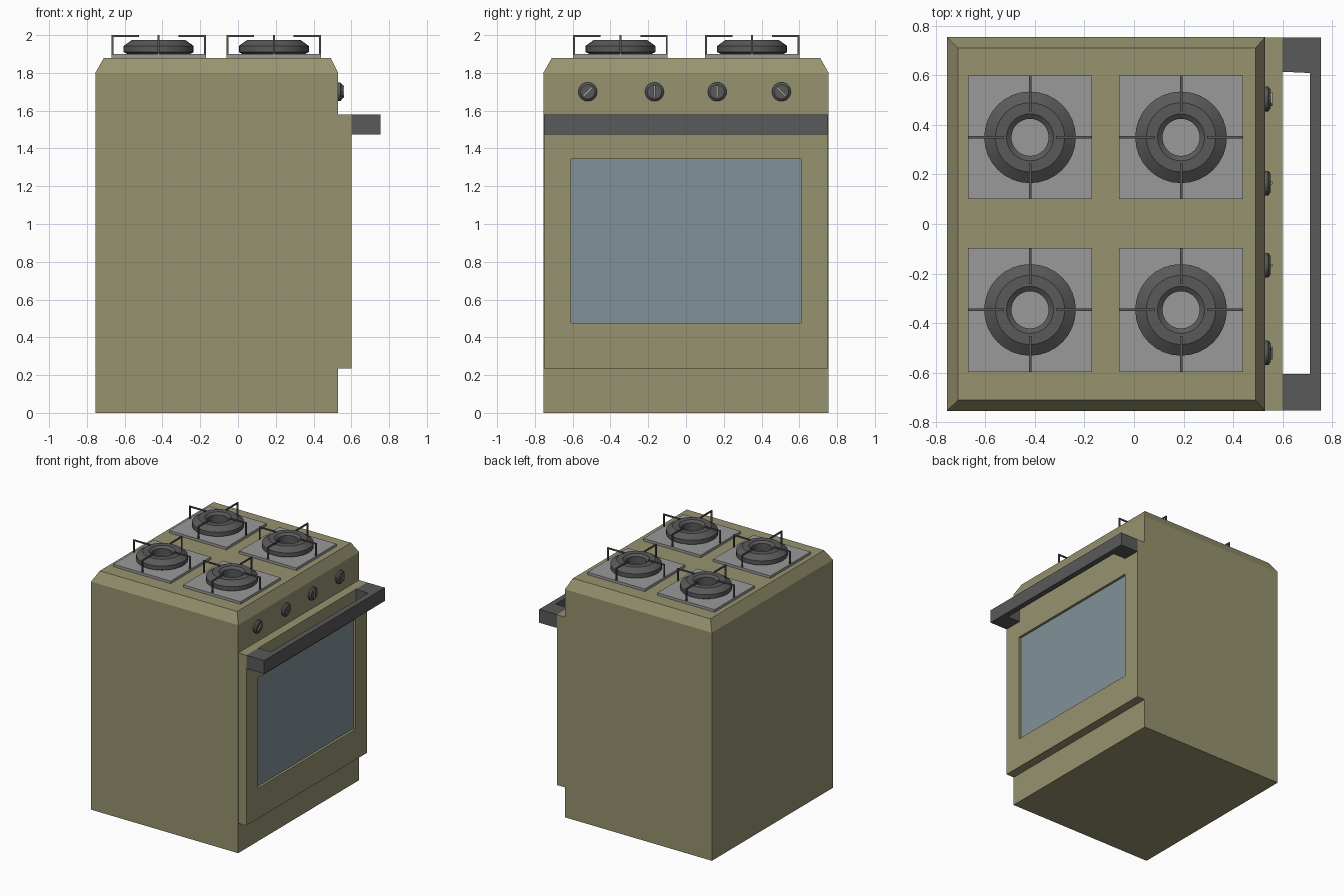
import bpy, bmesh
from math import cos, sin, pi, radians
from mathutils import Matrix, Vector

if "Cube" in bpy.data.objects:
    bpy.data.objects.remove(bpy.data.objects["Cube"])


def material(name, rgb):
    m = bpy.data.materials.new(name)
    m.diffuse_color = (*rgb, 1)
    m.use_nodes = True
    m.node_tree.nodes["Principled BSDF"].inputs["Base Color"].default_value = m.diffuse_color
    return m


OLIVE = material("olive_enamel", (0.31, 0.29, 0.16))
DARK = material("dark_metal", (0.10, 0.10, 0.10))
STEEL = material("steel", (0.32, 0.32, 0.32))
GLASS = material("oven_glass", (0.22, 0.29, 0.32))


def finish(bm, name, mat, smooth=False):
    bmesh.ops.recalc_face_normals(bm, faces=bm.faces)
    me = bpy.data.meshes.new(name)
    bm.to_mesh(me)
    bm.free()
    me.materials.append(mat)
    ob = bpy.data.objects.new(name, me)
    bpy.context.collection.objects.link(ob)
    if smooth:
        bpy.ops.object.select_all(action='DESELECT')
        ob.select_set(True)
        bpy.context.view_layer.objects.active = ob
        bpy.ops.object.shade_smooth_by_angle(angle=radians(25))
    return ob


def add_box(bm, lo, hi, matrix=Matrix()):
    lo, hi = Vector(lo), Vector(hi)
    m = matrix @ Matrix.Translation((lo + hi) / 2) @ Matrix.Diagonal((*(hi - lo), 1))
    return bmesh.ops.create_cube(bm, size=1, matrix=m)["verts"]


def box(name, lo, hi, mat, matrix=Matrix()):
    bm = bmesh.new()
    add_box(bm, lo, hi, matrix)
    return finish(bm, name, mat)


def lathe(name, profile, mat, matrix, closed=False, steps=32):
    bm = bmesh.new()
    vs = [bm.verts.new((r, 0, z)) for r, z in profile]
    pairs = list(zip(vs, vs[1:])) + ([(vs[-1], vs[0])] if closed else [])
    edges = [bm.edges.new(p) for p in pairs]
    bmesh.ops.spin(bm, geom=vs + edges, cent=(0, 0, 0), axis=(0, 0, 1),
                   angle=2 * pi, steps=steps)
    bmesh.ops.remove_doubles(bm, verts=bm.verts, dist=1e-5)
    bm.transform(matrix)
    return finish(bm, name, mat, True)


# Cabinet with sloped shoulders around the hob
bm = bmesh.new()
add_box(bm, (-0.755, -0.755, 0), (0.53, 0.755, 1.80))
top = max(bm.faces, key=lambda f: f.calc_center_median().z)
top = bmesh.ops.extrude_discrete_faces(bm, faces=[top])["faces"][0]
for v in top.verts:
    v.co = (-0.71 if v.co.x < 0 else 0.49, 0.71 if v.co.y > 0 else -0.71, 1.88)
finish(bm, "cabinet", OLIVE)

# Oven door with recessed window opening
bm = bmesh.new()
add_box(bm, (0.53, -0.753, 0.235), (0.60, 0.753, 1.58))
face = max(bm.faces, key=lambda f: f.calc_center_median().x)
bmesh.ops.inset_individual(bm, faces=[face], thickness=0.1)
for v in face.verts:
    v.co = (0.60, 0.61 if v.co.y > 0 else -0.61, 1.345 if v.co.z > 0.9 else 0.475)
face = bmesh.ops.extrude_discrete_faces(bm, faces=[face])["faces"][0]
for v in face.verts:
    v.co.x = 0.565
finish(bm, "oven_door", OLIVE)
box("oven_window", (0.565, -0.61, 0.475), (0.58, 0.61, 1.345), GLASS)

# U-shaped door handle, extruded from its plan outline
bm = bmesh.new()
outline = [(0.60, -0.753), (0.755, -0.753), (0.755, 0.753), (0.60, 0.753),
           (0.60, 0.615), (0.71, 0.61), (0.71, -0.605), (0.60, -0.605)]
f = bm.faces.new([bm.verts.new((x, y, 1.475)) for x, y in outline])
ext = bmesh.ops.extrude_face_region(bm, geom=[f])["geom"]
bmesh.ops.translate(bm, vec=(0, 0, 0.105),
                    verts=[g for g in ext if isinstance(g, bmesh.types.BMVert)])
finish(bm, "door_handle", DARK)

# Control knobs with pointer ridges
for i, (y, tilt) in enumerate([(-0.52, -45), (-0.167, 0), (0.165, 0), (0.505, 45)], 1):
    place = Matrix.Translation((0.53, y, 1.70))
    lathe(f"knob_{i}", [(0, -0.01), (0.05, -0.01), (0.05, 0.012), (0.038, 0.022), (0, 0.022)],
          DARK, place @ Matrix.Rotation(pi / 2, 4, 'Y'), steps=24)
    box(f"knob_pointer_{i}", (0.015, -0.006, -0.033), (0.03, 0.006, 0.033),
        STEEL, place @ Matrix.Rotation(radians(tilt), 4, 'X'))

# Four burners: plate, ring and pan support
ring = [(0.165, 1.90), (0.185, 1.91), (0.185, 1.943), (0.14, 1.975),
        (0.095, 1.975), (0.075, 1.96), (0.075, 1.90)]
n = 0
for x in (-0.42, 0.19):
    for y in (-0.347, 0.35):
        n += 1
        place = Matrix.Translation((x, y, 0))
        box(f"burner_plate_{n}", (-0.25, -0.25, 1.87), (0.25, 0.25, 1.90), STEEL, place)
        lathe(f"burner_ring_{n}", ring, DARK, place, closed=True)
        bm = bmesh.new()
        for k in range(4):
            turn = place @ Matrix.Rotation(k * pi / 2, 4, 'Z')
            add_box(bm, (0.105, -0.005, 1.99), (0.25, 0.005, 2.0), turn)
            add_box(bm, (0.24, -0.005, 1.895), (0.25, 0.005, 1.99), turn)
        finish(bm, f"pan_support_{n}", DARK)
